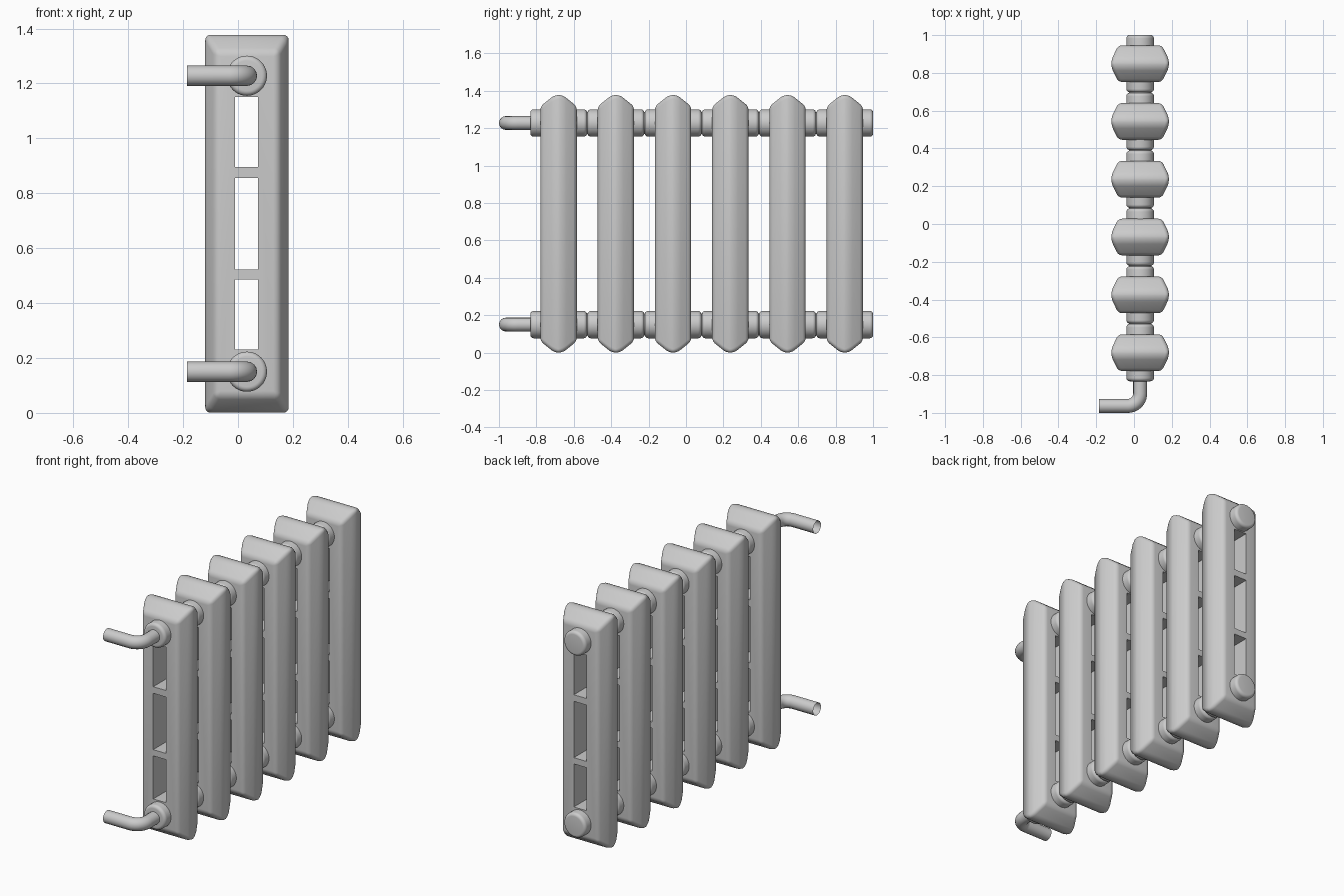
import bpy, bmesh, math
from mathutils import Matrix

if "Cube" in bpy.data.objects:
    bpy.data.objects.remove(bpy.data.objects["Cube"])

CX = 0.0325                  # centre line of the sections
PIPE_Z = (0.15, 1.228)       # heights of lower and upper hubs
PITCH = 0.306
YS = [-0.681 + PITCH * i for i in range(6)]
HALF = 0.1515                # half length of a hub


def add(name, mesh):
    ob = bpy.data.objects.new(name, mesh)
    bpy.context.collection.objects.link(ob)
    return ob


def smooth(ob, deg=32):
    bpy.ops.object.select_all(action='DESELECT')
    ob.select_set(True)
    bpy.context.view_layer.objects.active = ob
    bpy.ops.object.shade_smooth_by_angle(angle=math.radians(deg))


def baked(ob):
    dg = bpy.context.evaluated_depsgraph_get()
    return bpy.data.meshes.new_from_object(ob.evaluated_get(dg))


def lathe(name, profile, steps=40):
    """Spin (radius, y) points about the y axis."""
    bm = bmesh.new()
    vs = [bm.verts.new((r, y, 0)) for r, y in profile]
    es = [bm.edges.new(p) for p in zip(vs, vs[1:])]
    bmesh.ops.spin(bm, geom=vs + es, cent=(0, 0, 0), axis=(0, 1, 0),
                   angle=math.tau, steps=steps, use_merge=True)
    bmesh.ops.remove_doubles(bm, verts=bm.verts, dist=1e-5)
    bmesh.ops.recalc_face_normals(bm, faces=bm.faces)
    me = bpy.data.meshes.new(name)
    bm.to_mesh(me)
    bm.free()
    return me


# section body: stacked rectangles along y, widest at the middle belt
def section_mesh():
    bm = bmesh.new()
    rings = []
    for y, hx, hz in ((-0.097, 0.115, 0.628), (-0.022, 0.152, 0.688),
                      (0.022, 0.152, 0.688), (0.097, 0.115, 0.628)):
        rings.append([bm.verts.new((sx * hx, y, 0.689 + sz * hz))
                      for sx, sz in ((-1, -1), (1, -1), (1, 1), (-1, 1))])
    for a, b in zip(rings, rings[1:]):
        for i in range(4):
            j = (i + 1) % 4
            bm.faces.new((a[i], a[j], b[j], b[i]))
    bm.faces.new(rings[0])
    bm.faces.new(rings[-1])
    bmesh.ops.recalc_face_normals(bm, faces=bm.faces)
    me = bpy.data.meshes.new("section_base")
    bm.to_mesh(me)
    bm.free()
    body = add("section_base", me)
    bev = body.modifiers.new("round", 'BEVEL')
    bev.width, bev.segments, bev.limit_method = 0.019, 4, 'ANGLE'
    bev.angle_limit = math.radians(15)

    # three windows through the section
    bm = bmesh.new()
    for z0, z1 in ((0.23, 0.485), (0.522, 0.856), (0.895, 1.151)):
        bmesh.ops.create_cube(bm, size=1, matrix=Matrix.Translation((-0.0015, 0, (z0 + z1) / 2))
                              @ Matrix.Diagonal((0.084, 0.5, z1 - z0, 1)))
    me = bpy.data.meshes.new("window_cutter")
    bm.to_mesh(me)
    bm.free()
    cutter = add("window_cutter", me)
    cutter.hide_render = True
    cut = body.modifiers.new("windows", 'BOOLEAN')
    cut.operation, cut.object, cut.solver = 'DIFFERENCE', cutter, 'EXACT'
    result = baked(body)
    bpy.data.objects.remove(body)
    bpy.data.objects.remove(cutter)
    return result


# hub with rounded rims
R, F = 0.073, 0.018
rim = [(R - F + F * math.cos(t), HALF - F + F * math.sin(t))
       for t in (math.pi / 2 * k / 5 for k in range(6))]
half = rim + [(0, HALF)]
hub_mesh = lathe("hub", [(r, -y) for r, y in reversed(half)] + half)
# narrow nipple joining neighbouring hubs
nipple_mesh = lathe("nipple", [(0, -0.02), (0.059, -0.02), (0.059, 0.02), (0, 0.02)])

body_mesh = section_mesh()
for i, y in enumerate(YS):
    ob = add(f"section_{i + 1}", body_mesh)
    ob.location = (CX, y, 0)
    if i == 0:
        smooth(ob)
    for z, side in zip(PIPE_Z, ("lower", "upper")):
        hub = add(f"{side}_hub_{i + 1}", hub_mesh)
        hub.location = (CX, y, z)
        if i == 0:
            smooth(hub)
        if i < 5:
            nip = add(f"{side}_nipple_{i + 1}", nipple_mesh)
            nip.location = (CX, y + PITCH / 2, z)
            if i == 0:
                smooth(nip)

# open-ended elbow pipes
PR, BEND, PY = 0.037, 0.065, -0.963
path = [(CX, -0.80)]
path += [(CX - BEND + BEND * math.cos(t), PY + BEND - BEND * math.sin(t))
         for t in (math.pi / 2 * k / 10 for k in range(11))]
path += [(-0.185, PY)]
for z, side in zip(PIPE_Z, ("lower", "upper")):
    cu = bpy.data.curves.new(f"{side}_pipe", 'CURVE')
    cu.dimensions = '3D'
    cu.bevel_depth, cu.bevel_resolution = PR, 6
    sp = cu.splines.new('POLY')
    sp.points.add(len(path) - 1)
    for p, (x, y) in zip(sp.points, path):
        p.co = (x, y, z, 1)
    tmp = add("pipe_path", cu)
    pipe = add(f"{side}_pipe", baked(tmp))
    bpy.data.objects.remove(tmp)
    smooth(pipe)
